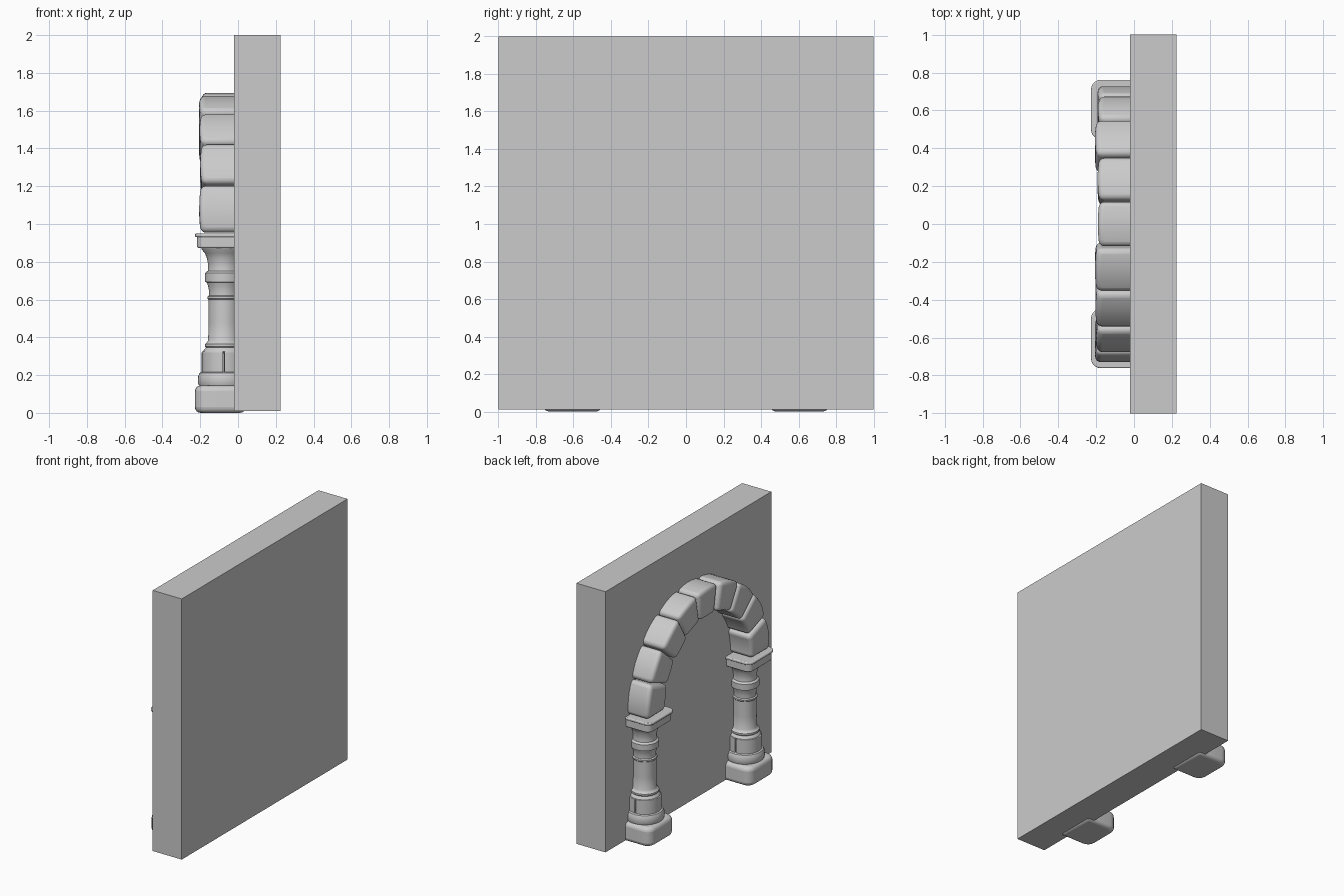
import bpy, bmesh, math, random
from mathutils import Vector

random.seed(4)
if "Cube" in bpy.data.objects:
    bpy.data.objects.remove(bpy.data.objects["Cube"], do_unlink=True)

stone_grey = bpy.data.materials.new("stone_grey")
stone_grey.use_nodes = True
GREY = (0.6, 0.6, 0.6, 1)
stone_grey.diffuse_color = GREY
stone_grey.node_tree.nodes["Principled BSDF"].inputs["Base Color"].default_value = GREY

COL_X, COL_Y = -0.075, 0.605      # column axis
ARCH_Z, R_IN, R_OUT = 0.965, 0.515, 0.735


def finish(name, bm, bevel=0.0, smooth=True):
    """Turn a bmesh into a shaded object, with worn edges if asked."""
    bmesh.ops.recalc_face_normals(bm, faces=bm.faces)
    mesh = bpy.data.meshes.new(name)
    bm.to_mesh(mesh)
    bm.free()
    mesh.materials.append(stone_grey)
    obj = bpy.data.objects.new(name, mesh)
    bpy.context.collection.objects.link(obj)
    bpy.ops.object.select_all(action='DESELECT')
    obj.select_set(True)
    bpy.context.view_layer.objects.active = obj
    if bevel:
        mod = obj.modifiers.new("worn_edges", 'BEVEL')
        mod.width, mod.segments, mod.limit_method = bevel, 4, 'ANGLE'
        mod.angle_limit = math.radians(40)
    if smooth:
        bpy.ops.object.shade_smooth_by_angle(angle=math.radians(40))
    return obj


def box(bm, lo, hi):
    geom = bmesh.ops.create_cube(bm, size=1)["verts"]
    for v in geom:
        v.co = Vector([lo[i] + (v.co[i] + 0.5) * (hi[i] - lo[i]) for i in range(3)])


def slab(name, y, half_y, x0, x1, z0, z1, corner, bevel):
    """Block with rounded upright corners on the exposed side."""
    bm = bmesh.new()
    box(bm, (x0, y - half_y, z0), (x1, y + half_y, z1))
    edges = [e for e in bm.edges if all(v.co.x < x0 + 0.001 for v in e.verts)
             and abs(e.verts[0].co.z - e.verts[1].co.z) > 0.001]
    bmesh.ops.bevel(bm, geom=edges, offset=corner, segments=5, profile=0.5, affect='EDGES')
    return finish(name, bm, bevel)


def wedge(name, place, r_in, r_out, a0, a1, w0, w1, bevel, steps=6, bulge=0.0):
    """Curved stone: ring sector from a0 to a1, extruded from w0 to w1."""
    bm = bmesh.new()
    rings = []
    for i in range(steps + 1):
        t = i / steps
        a = a0 + (a1 - a0) * t
        swell = bulge * math.sin(math.pi * t)
        rings.append([bm.verts.new(place(r * math.cos(a), r * math.sin(a), w))
                      for r, w in ((r_in, w0), (r_out + swell, w0),
                                   (r_out + swell, w1 - swell), (r_in, w1 - swell))])
    for p, q in zip(rings, rings[1:]):
        for j in range(4):
            k = (j + 1) % 4
            bm.faces.new((p[j], p[k], q[k], q[j]))
    bm.faces.new(rings[0])
    bm.faces.new(rings[-1])
    return finish(name, bm, bevel)


def lathe(name, y, profile, sides=40):
    """Turned part around the column axis, from (radius, height) points."""
    bm = bmesh.new()
    rings = [[bm.verts.new((COL_X + r * math.cos(math.tau * i / sides),
                            y + r * math.sin(math.tau * i / sides), z))
              for i in range(sides)] for r, z in profile]
    for p, q in zip(rings, rings[1:]):
        for i in range(sides):
            j = (i + 1) % sides
            bm.faces.new((p[i], p[j], q[j], q[i]))
    bm.faces.new(rings[0])
    bm.faces.new(rings[-1])
    return finish(name, bm)


# Wall panel
bm = bmesh.new()
box(bm, (-0.02, -1, 0.01), (0.225, 1, 2))
finish("wall", bm, smooth=False)

# Columns
for side, y in (("left", COL_Y), ("right", -COL_Y)):
    slab(f"{side}_plinth", y, 0.155, -0.228, 0.04, 0.0, 0.145, 0.065, 0.03)
    lathe(f"{side}_base_ring", y, [(0.11, 0.14), (0.132, 0.145), (0.137, 0.16),
          (0.136, 0.195), (0.128, 0.212), (0.11, 0.22)])
    for half, turn in (("outer", 0.5), ("inner", 1.5)):
        a = math.pi * turn + 0.03
        wedge(f"{side}_{half}_drum", lambda u, v, w: (COL_X + u, y + v, w),
              0.03, 0.117, a, a + math.pi - 0.06, 0.213, 0.325, 0.012, steps=20)
    # Shaft with collars and a flared top
    lathe(f"{side}_shaft", y, [
        (0.10, 0.315), (0.109, 0.325), (0.105, 0.335), (0.095, 0.345),
        (0.101, 0.352), (0.101, 0.364), (0.09, 0.372), (0.083, 0.385),
        (0.081, 0.48), (0.081, 0.6), (0.087, 0.606), (0.087, 0.616),
        (0.078, 0.622), (0.078, 0.645), (0.083, 0.67), (0.09, 0.69),
        (0.099, 0.694), (0.099, 0.74), (0.092, 0.748), (0.085, 0.752),
        (0.083, 0.77), (0.084, 0.79), (0.09, 0.82), (0.1, 0.845),
        (0.117, 0.865), (0.122, 0.88)])
    slab(f"{side}_capital", y, 0.147, -0.217, 0.03, 0.873, 0.94, 0.045, 0.008)
    slab(f"{side}_capital_lip", y, 0.156, -0.227, 0.03, 0.93, 0.951, 0.05, 0.007)

# Arch of nine stones, each slightly different in depth
step = math.pi / 9
for i in range(9):
    depth = 0.188 + random.uniform(-0.008, 0.012)
    wedge(f"arch_stone_{i + 1}", lambda u, v, w: (w, u, ARCH_Z + v),
          R_IN + random.uniform(-0.006, 0.006), R_OUT - 0.008 + random.uniform(-0.008, 0.004),
          i * step + 0.005 - 0.02 * (i == 0), (i + 1) * step - 0.005 + 0.02 * (i == 8),
          0.02, -depth, 0.028, bulge=0.008)
